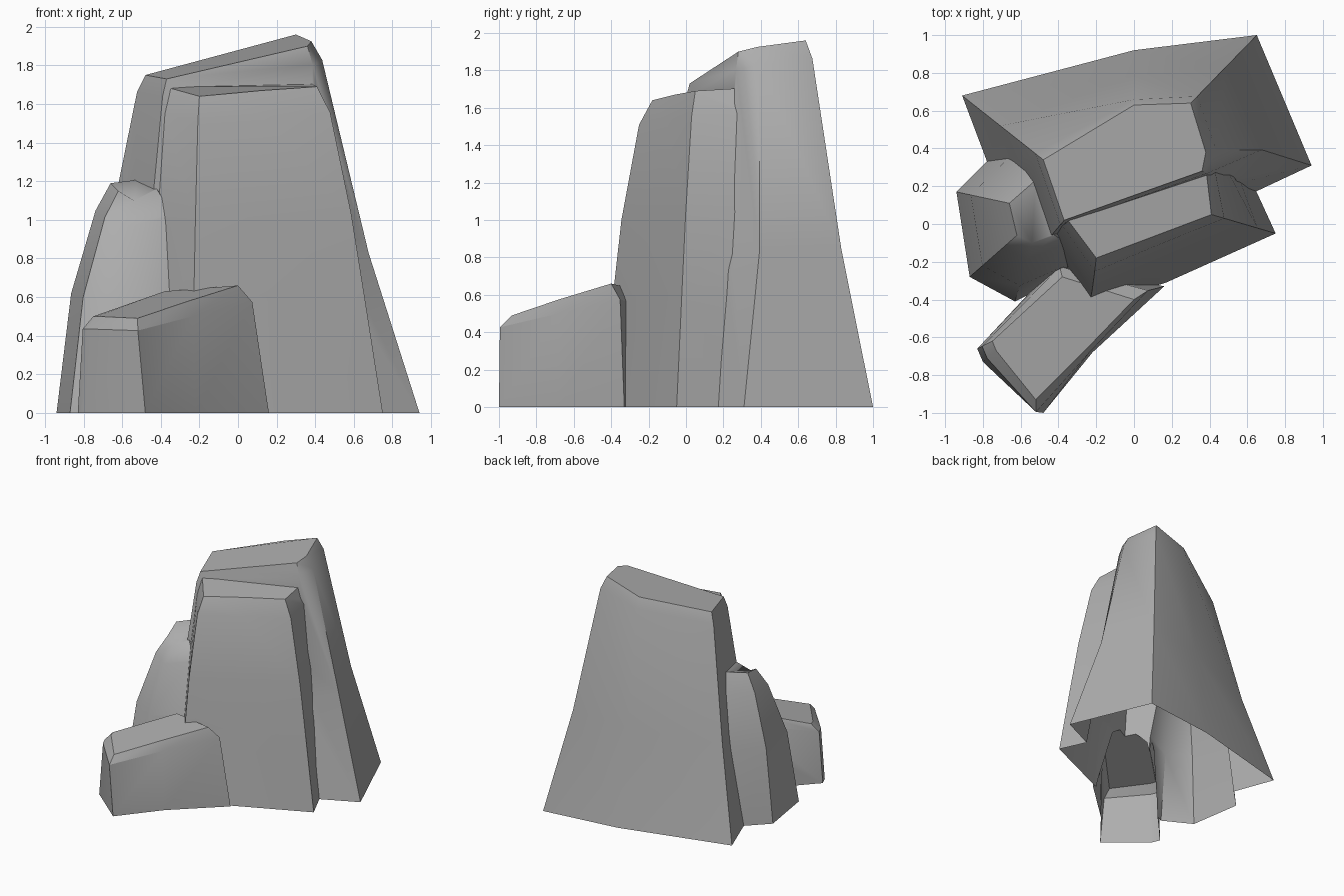
import bpy, bmesh, math
from mathutils import Vector

cube = bpy.data.objects.get("Cube")
if cube:
    bpy.data.objects.remove(cube, do_unlink=True)

stone = bpy.data.materials.new("grey stone")
stone.use_nodes = True
grey = (0.42, 0.42, 0.42, 1)
stone.diffuse_color = grey
stone.node_tree.nodes["Principled BSDF"].inputs["Base Color"].default_value = grey


def make_active(rock):
    bpy.ops.object.select_all(action="DESELECT")
    rock.select_set(True)
    bpy.context.view_layer.objects.active = rock


def build_rock(name, corners, profile, smooth_angle):
    """Loft a closed rock; each corner is (foot xy, crown xyz, optional sway xy at
    mid height), each profile step is (height share, share from foot to crown)."""
    bm = bmesh.new()
    rings = []
    for height, blend in profile:
        ring = []
        for foot, crown, *sway in corners:
            flat = Vector(foot).lerp(Vector(crown[:2]), blend)
            if sway:
                flat += Vector(sway[0]) * 4 * blend * (1 - blend)
            ring.append(bm.verts.new((flat.x, flat.y, crown[2] * height)))
        rings.append(ring)
    count = len(corners)
    for low, high in zip(rings, rings[1:]):
        for i in range(count):
            j = (i + 1) % count
            bm.faces.new((low[i], low[j], high[j], high[i]))
    bm.faces.new(rings[-1])
    bm.faces.new(rings[0])
    bmesh.ops.recalc_face_normals(bm, faces=bm.faces)
    mesh = bpy.data.meshes.new(name)
    bm.to_mesh(mesh)
    bm.free()
    mesh.materials.append(stone)
    rock = bpy.data.objects.new(name, mesh)
    bpy.context.collection.objects.link(rock)
    make_active(rock)
    bpy.ops.object.shade_smooth_by_angle(angle=math.radians(smooth_angle))
    return rock


# Tall main rock at the back
main_rock = build_rock("main_rock", [
    ((-.91, .68), (-.48, .34, 1.75)),
    ((0, .92), (0, .63, 1.86)),
    ((.65, 1), (.3, .64, 1.96)),
    ((.94, .31), (.38, .38, 1.925), (0, .05)),
    ((.62, .16), (.36, .28, 1.9)),
    ((-.57, -.22), (-.37, .02, 1.73)),
], [(0, 0), (.43, .47), (.95, .9), (1, 1)], 38)

# Slab leaning on the front of the main rock
front_slab = build_rock("front_slab", [
    ((.58, .32), (.37, .38, 1.71)),
    ((.75, -.05), (.41, .05, 1.69)),
    ((.17, -.31), (.12, -.06, 1.67)),
    ((-.24, -.44), (-.2, -.18, 1.64), (0, -.03)),
    ((-.5, -.1), (-.38, .06, 1.69)),
], [(0, 0), (.36, .28), (.61, .48), (.92, .8), (1, 1)], 55)

# Shorter rock at the side
side_rock = build_rock("side_rock", [
    ((-.94, .17), (-.66, .11, 1.19)),
    ((-.87, -.28), (-.62, -.06, 1.15)),
    ((-.63, -.41), (-.54, -.1, 1.1)),
    ((-.25, -.22), (-.42, -.06, 1.16), (.04, 0)),
    ((-.5, .3), (-.42, .2, 1.21)),
    ((-.7, .41), (-.5, .25, 1.21)),
], [(0, 0), (.52, .27), (.88, .72), (1, 1)], 50)

# Low boulder in front
front_boulder = build_rock("front_boulder", [
    ((-.83, -.66), (-.75, -.62, .5)),
    ((-.8, -.73), (-.73, -.67, .5)),
    ((-.48, -1), (-.52, -.93, .49), (-.03, -.02)),
    ((-.22, -.68), (-.27, -.68, .575)),
    ((.16, -.33), (0, -.4, .66), (-.04, 0)),
    ((-.4, -.2), (-.38, -.28, .63)),
], [(0, 0), (.87, .32), (1, 1)], 25)

# Fuse the rocks into one shell
make_active(main_rock)
for part in (front_slab, side_rock, front_boulder):
    union = main_rock.modifiers.new("fuse " + part.name, "BOOLEAN")
    union.operation = "UNION"
    union.solver = "EXACT"
    union.object = part
    bpy.ops.object.modifier_apply(modifier=union.name)
    bpy.data.objects.remove(part, do_unlink=True)
main_rock.name = "rock_formation"

# Open the underside
bm = bmesh.new()
bm.from_mesh(main_rock.data)
underside = [f for f in bm.faces if all(v.co.z < .002 for v in f.verts)]
bmesh.ops.delete(bm, geom=underside, context="FACES")
bm.to_mesh(main_rock.data)
bm.free()
bpy.ops.object.shade_smooth_by_angle(angle=math.radians(50), keep_sharp_edges=True)
